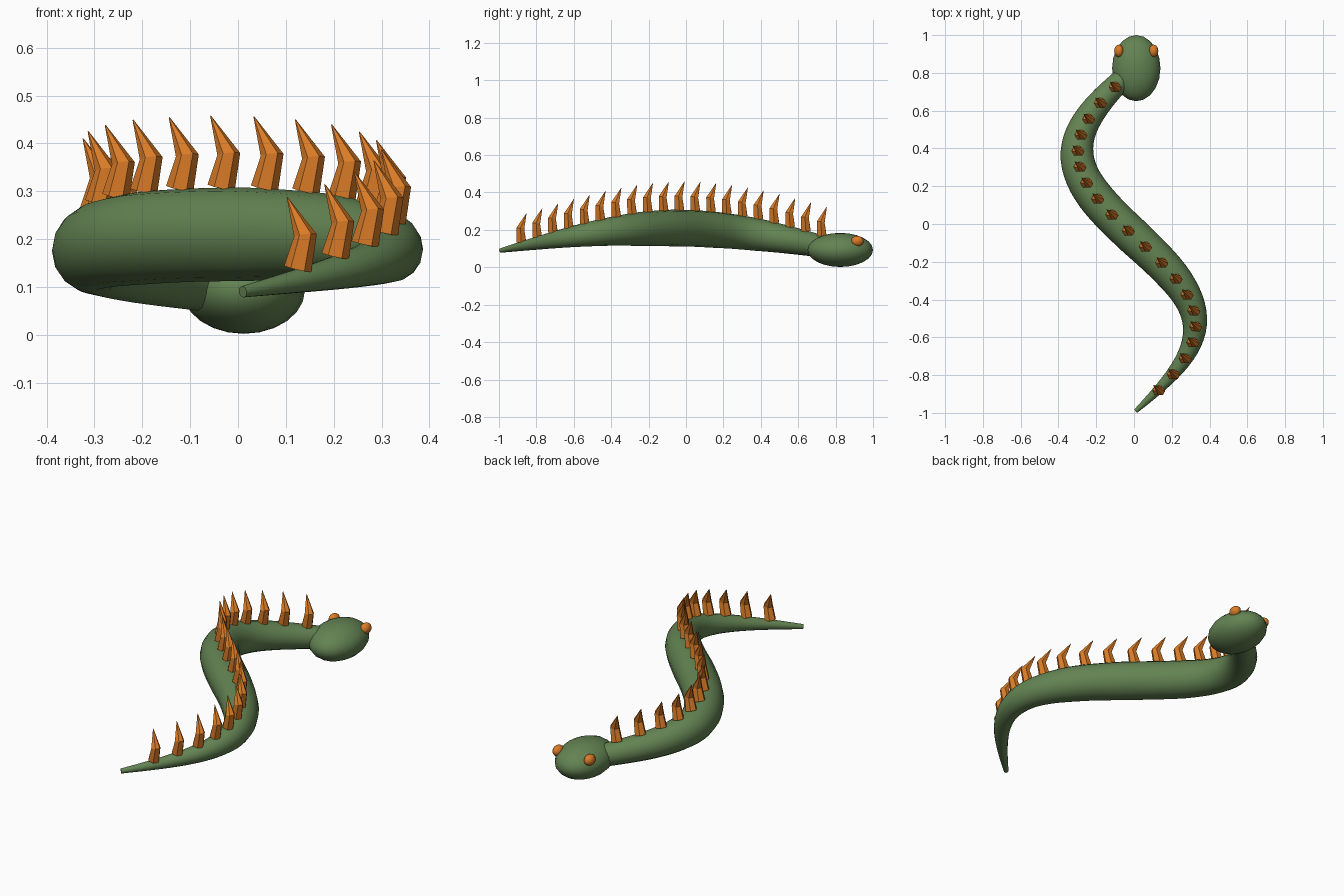
import bpy, bmesh, math
from mathutils import Vector

if "Cube" in bpy.data.objects:
    bpy.data.objects.remove(bpy.data.objects["Cube"])


def material(name, rgb):
    m = bpy.data.materials.new(name)
    m.diffuse_color = (*rgb, 1)
    m.use_nodes = True
    m.node_tree.nodes["Principled BSDF"].inputs["Base Color"].default_value = m.diffuse_color
    return m


GREEN = material("scale green", (0.125, 0.225, 0.085))
ORANGE = material("spine orange", (0.70, 0.20, 0.02))


def add_tube(bm, points, radii, sides, ref):
    """Sweep a round section of changing radius along points."""
    rings = []
    for i, p in enumerate(points):
        t = Vector()
        if i > 0:
            t += (p - points[i - 1]).normalized()
        if i < len(points) - 1:
            t += (points[i + 1] - p).normalized()
        t.normalize()
        a = t.cross(ref).normalized()
        b = a.cross(t)
        rings.append([bm.verts.new(p + radii[i] * (a * math.cos(k) + b * math.sin(k)))
                      for k in (math.tau * j / sides for j in range(sides))])
    for r, s in zip(rings, rings[1:]):
        for j in range(sides):
            n = (j + 1) % sides
            bm.faces.new((r[j], r[n], s[n], s[j]))
    bm.faces.new(rings[0][::-1])
    bm.faces.new(rings[-1])


def finish(bm, name, mat, smooth):
    bmesh.ops.recalc_face_normals(bm, faces=bm.faces)
    me = bpy.data.meshes.new(name)
    bm.to_mesh(me)
    bm.free()
    me.materials.append(mat)
    ob = bpy.data.objects.new(name, me)
    bpy.context.collection.objects.link(ob)
    if smooth:
        bpy.ops.object.select_all(action='DESELECT')
        ob.select_set(True)
        bpy.context.view_layer.objects.active = ob
        bpy.ops.object.shade_smooth_by_angle(angle=math.radians(40))
    return ob


def ellipsoid(name, centre, size, mat, segs, rings):
    bm = bmesh.new()
    bmesh.ops.create_uvsphere(bm, u_segments=segs, v_segments=rings, radius=1)
    bmesh.ops.scale(bm, vec=size, verts=bm.verts)
    bmesh.ops.translate(bm, vec=centre, verts=bm.verts)
    return finish(bm, name, mat, True)


def spine(u):
    """Body centre line: S bend in plan, gentle arch in height."""
    return Vector((0.01 + 0.312 * math.sin(math.tau * u),
                   -0.99 + 1.825 * u,
                   0.09 + 0.12 * math.sin(math.pi * u)))


PROFILE = [(0, .012), (.12, .038), (.25, .064), (.4, .09), (.5, .098),
           (.62, .097), (.75, .087), (.88, .069), (1, .05)]


def girth(u):
    for (u0, r0), (u1, r1) in zip(PROFILE, PROFILE[1:]):
        if u <= u1:
            return r0 + (r1 - r0) * (u - u0) / (u1 - u0)
    return PROFILE[-1][1]


# body
us = [i / 56 for i in range(57)]
bm = bmesh.new()
add_tube(bm, [spine(u) for u in us], [girth(u) for u in us], 16, Vector((0, 0, 1)))
finish(bm, "body", GREEN, True)

# head and eyes
ellipsoid("head", (0.012, 0.825, 0.093), (0.128, 0.175, 0.091), GREEN, 20, 12)
for side, label in ((-1, "left"), (1, "right")):
    ellipsoid(label + "_eye", (0.012 + side * 0.092, 0.916, 0.14),
              (0.025, 0.034, 0.028), ORANGE, 12, 8)

# row of bent back spikes
bm = bmesh.new()
for i in range(20):
    u = 0.06 + 0.88 * i / 19
    base = spine(u) + Vector((0, 0, girth(u)))
    add_tube(bm, [base, base + Vector((.016, -.005, .07)), base + Vector((-.022, .027, .15))],
             [.029, .024, .001], 6, Vector((0, 1, 0)))
finish(bm, "back_spikes", ORANGE, False)
